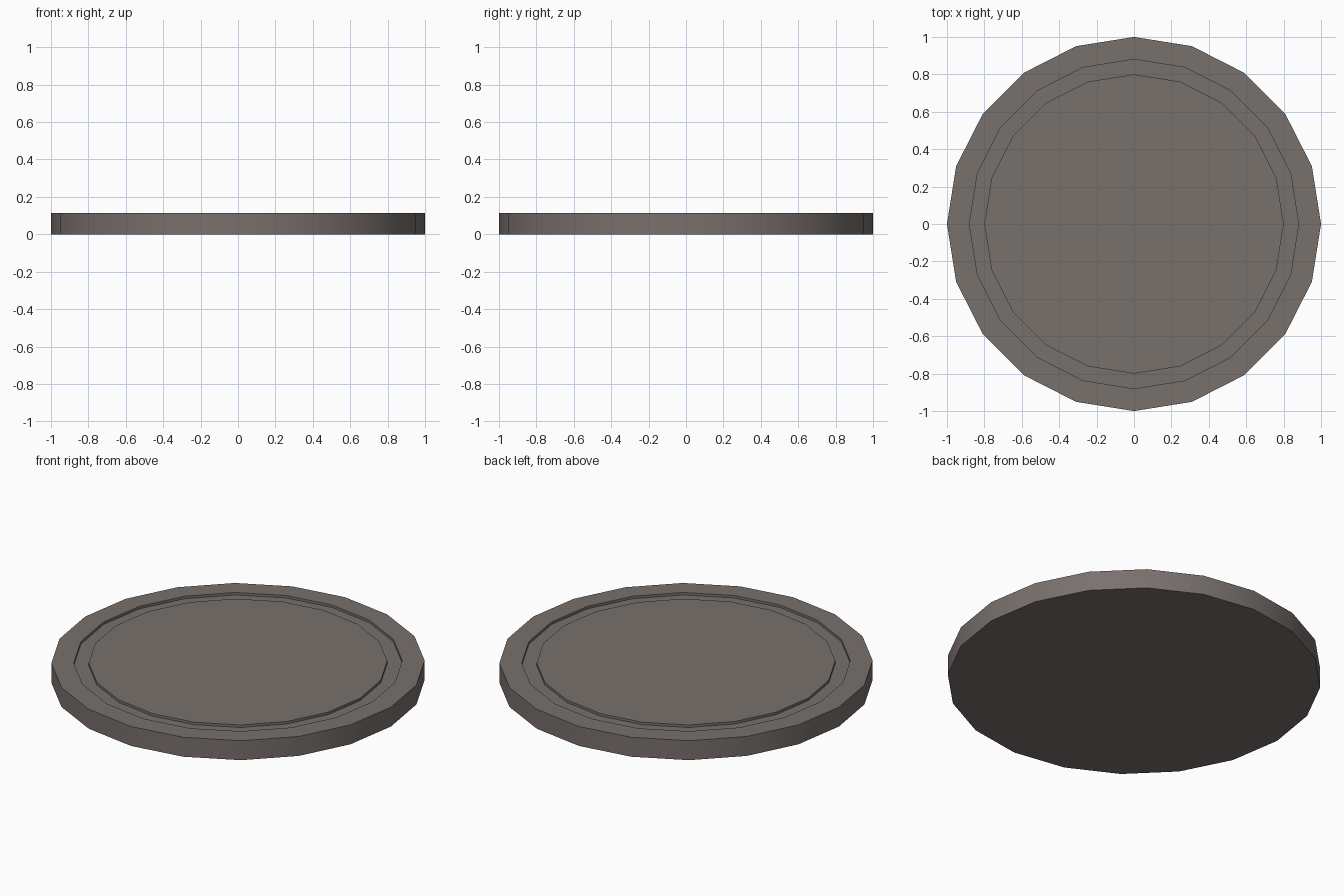
import bpy, bmesh
from math import cos, sin, tau, radians

if "Cube" in bpy.data.objects:
    bpy.data.objects.remove(bpy.data.objects["Cube"])

SIDES = 20
TOP, GROOVE = 0.115, 0.10

# Radius / height steps from the underside, up the rim, through the groove, to the top disc
profile = [(1.0, 0.0), (1.0, TOP), (0.88, TOP), (0.88, GROOVE), (0.80, GROOVE), (0.80, TOP)]

bm = bmesh.new()
rings = [[bm.verts.new((r * cos(tau * i / SIDES), r * sin(tau * i / SIDES), z))
          for i in range(SIDES)] for r, z in profile]
for low, high in zip(rings, rings[1:]):
    for i in range(SIDES):
        j = (i + 1) % SIDES
        bm.faces.new((low[i], low[j], high[j], high[i]))

# Flat underside and central top disc
bm.faces.new(rings[0][::-1])
bm.faces.new(rings[-1])
bmesh.ops.recalc_face_normals(bm, faces=bm.faces)

mesh = bpy.data.meshes.new("round_base")
bm.to_mesh(mesh)
bm.free()
base = bpy.data.objects.new("round_base", mesh)
bpy.context.collection.objects.link(base)

# Dark warm grey
mat = bpy.data.materials.new("warm_grey")
mat.diffuse_color = (0.19, 0.165, 0.155, 1)
mat.use_nodes = True
mat.node_tree.nodes["Principled BSDF"].inputs["Base Color"].default_value = mat.diffuse_color
mesh.materials.append(mat)

# Smooth walls, crisp steps
bpy.context.view_layer.objects.active = base
base.select_set(True)
bpy.ops.object.shade_smooth_by_angle(angle=radians(30))
